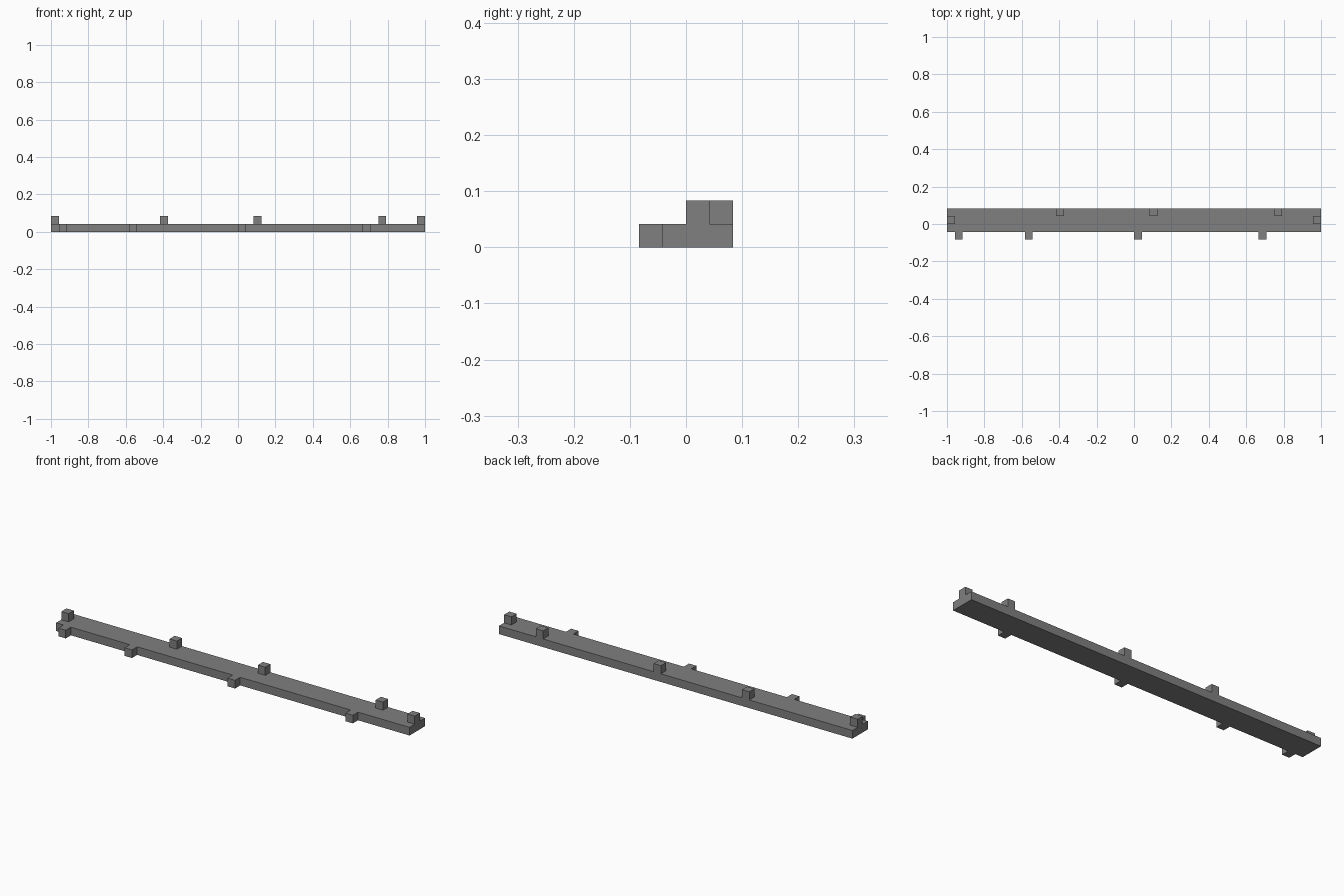
import bpy, bmesh
from mathutils import Vector

if "Cube" in bpy.data.objects:
    bpy.data.objects.remove(bpy.data.objects["Cube"])

UNIT = 2 / 48          # the beam is 48 x 3 x 1 modules
LENGTH, WIDTH = 48, 3

gray = bpy.data.materials.new("mid gray")
gray.use_nodes = True
color = (0.214, 0.214, 0.214, 1)
gray.diffuse_color = color
gray.node_tree.nodes["Principled BSDF"].inputs["Base Color"].default_value = color

# Modules of each part, as (x, y, z) cells
beam = {(x, y, 0) for x in range(LENGTH) for y in range(WIDTH)}
front_tabs = {(x, -1, 0) for x in (1, 10, 24, 40)}
back_pegs = {(x, 2, 1) for x in (14, 26, 42)}
end_pegs = {(x, 1, 1) for x in (0, LENGTH - 1)}
cells = beam | front_tabs | back_pegs | end_pegs

# Join the modules into one solid: keep only faces with no neighbour
bm = bmesh.new()
for cell in cells:
    center = Vector(cell) + Vector((0.5, 0.5, 0.5))
    for axis in range(3):
        for sign in (-1, 1):
            n = Vector((0, 0, 0))
            n[axis] = sign
            if tuple(int(c + d) for c, d in zip(cell, n)) in cells:
                continue
            u = Vector((0, 0, 0))
            u[(axis + 1) % 3] = 1
            v = n.cross(u)
            corners = [(a, b) for a, b in ((-1, -1), (1, -1), (1, 1), (-1, 1))]
            bm.faces.new([bm.verts.new((center + (n + u * a + v * b) / 2 - Vector((LENGTH / 2, 1, 0))) * UNIT)
                          for a, b in corners])
bmesh.ops.remove_doubles(bm, verts=bm.verts, dist=UNIT / 100)
bmesh.ops.dissolve_limit(bm, angle_limit=0.01, verts=bm.verts, edges=bm.edges)
bmesh.ops.recalc_face_normals(bm, faces=bm.faces)

mesh = bpy.data.meshes.new("pegged_beam")
bm.to_mesh(mesh)
bm.free()
mesh.materials.append(gray)
bpy.context.scene.collection.objects.link(bpy.data.objects.new("pegged_beam", mesh))
